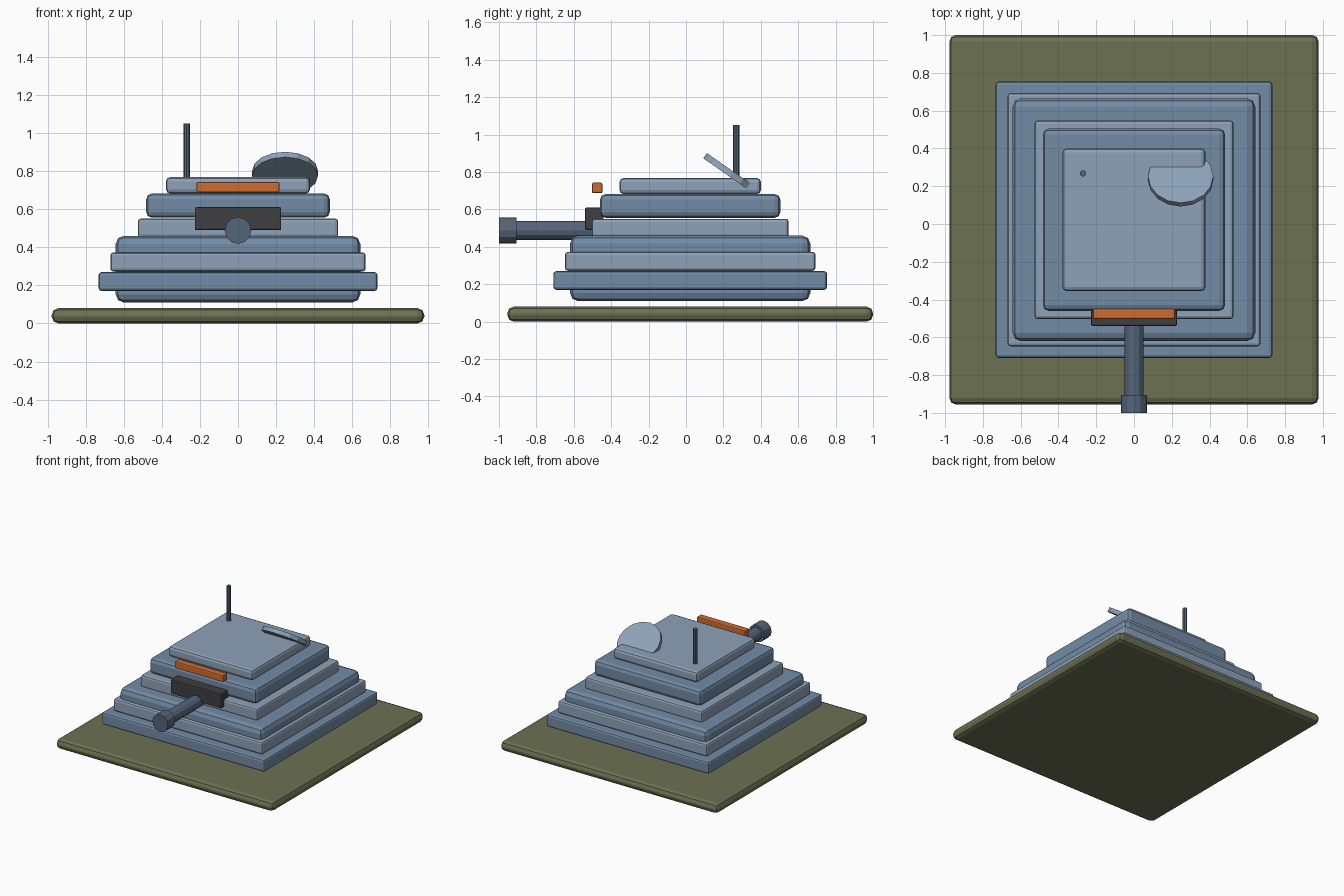
import bpy, bmesh, math
from mathutils import Matrix

if "Cube" in bpy.data.objects:
    bpy.data.objects.remove(bpy.data.objects["Cube"])

CY = 0.0225  # centre of the stacked body in y


def material(name, rgb):
    m = bpy.data.materials.new(name)
    m.diffuse_color = (*rgb, 1)
    m.use_nodes = True
    m.node_tree.nodes["Principled BSDF"].inputs["Base Color"].default_value = m.diffuse_color
    return m


OLIVE = material("olive", (0.15, 0.165, 0.085))
BLUE = material("blue", (0.17, 0.26, 0.38))
PALE = material("pale_blue", (0.27, 0.36, 0.48))
STEEL = material("dark_steel", (0.09, 0.13, 0.19))
DARK = material("charcoal", (0.05, 0.05, 0.055))
ORANGE = material("orange", (0.62, 0.15, 0.03))


def finish(bm, name, mat):
    me = bpy.data.meshes.new(name)
    bm.to_mesh(me)
    bm.free()
    me.materials.append(mat)
    ob = bpy.data.objects.new(name, me)
    bpy.context.collection.objects.link(ob)
    return ob


def box(name, half_x, y0, y1, z0, z1, bevel, mat):
    bm = bmesh.new()
    bmesh.ops.create_cube(bm, size=1, matrix=Matrix.Translation((0, (y0 + y1) / 2, (z0 + z1) / 2))
                          @ Matrix.Diagonal((2 * half_x, y1 - y0, z1 - z0, 1)))
    ob = finish(bm, name, mat)
    mod = ob.modifiers.new("bevel", 'BEVEL')
    mod.width = bevel
    mod.segments = 2
    return ob


def cylinder(name, loc, radius, depth, sides, tilt, mat):
    bm = bmesh.new()
    bmesh.ops.create_cone(bm, cap_ends=True, segments=sides, radius1=radius, radius2=radius,
                          depth=depth, matrix=Matrix.Translation(loc)
                          @ Matrix.Rotation(math.radians(tilt), 4, 'X'))
    return finish(bm, name, mat)


# stacked square slabs: name, half width, bottom, top, bevel, material
for name, h, z0, z1, bev, mat in [
    ("base_plate", 0.978, 0.0, 0.08, 0.035, OLIVE),
    ("hull", 0.642, 0.11, 0.46, 0.042, BLUE),
    ("lower_skirt", 0.732, 0.17, 0.27, 0.016, BLUE),
    ("upper_skirt", 0.67, 0.272, 0.373, 0.016, PALE),
    ("turret_ring", 0.526, 0.45, 0.55, 0.016, PALE),
    ("turret", 0.482, 0.555, 0.682, 0.03, BLUE),
    ("turret_roof", 0.378, 0.682, 0.768, 0.022, PALE),
]:
    box(name, h, CY - h, CY + h, z0, z1, bev, mat)

# gun
box("gun_mantlet", 0.227, -0.54, -0.44, 0.49, 0.61, 0.008, DARK)
cylinder("gun_barrel", (0, -0.70, 0.488), 0.051, 0.50, 12, 90, STEEL)
cylinder("gun_muzzle", (0, -0.953, 0.488), 0.07, 0.094, 12, 90, STEEL)

# roof details
box("visor_strip", 0.217, -0.503, -0.447, 0.687, 0.743, 0.008, ORANGE)
cylinder("antenna", (-0.27, 0.268, 0.905), 0.017, 0.29, 8, 0, STEEL)
cylinder("dish", (0.247, 0.244, 0.788), 0.173, 0.034, 16, -35, PALE)
